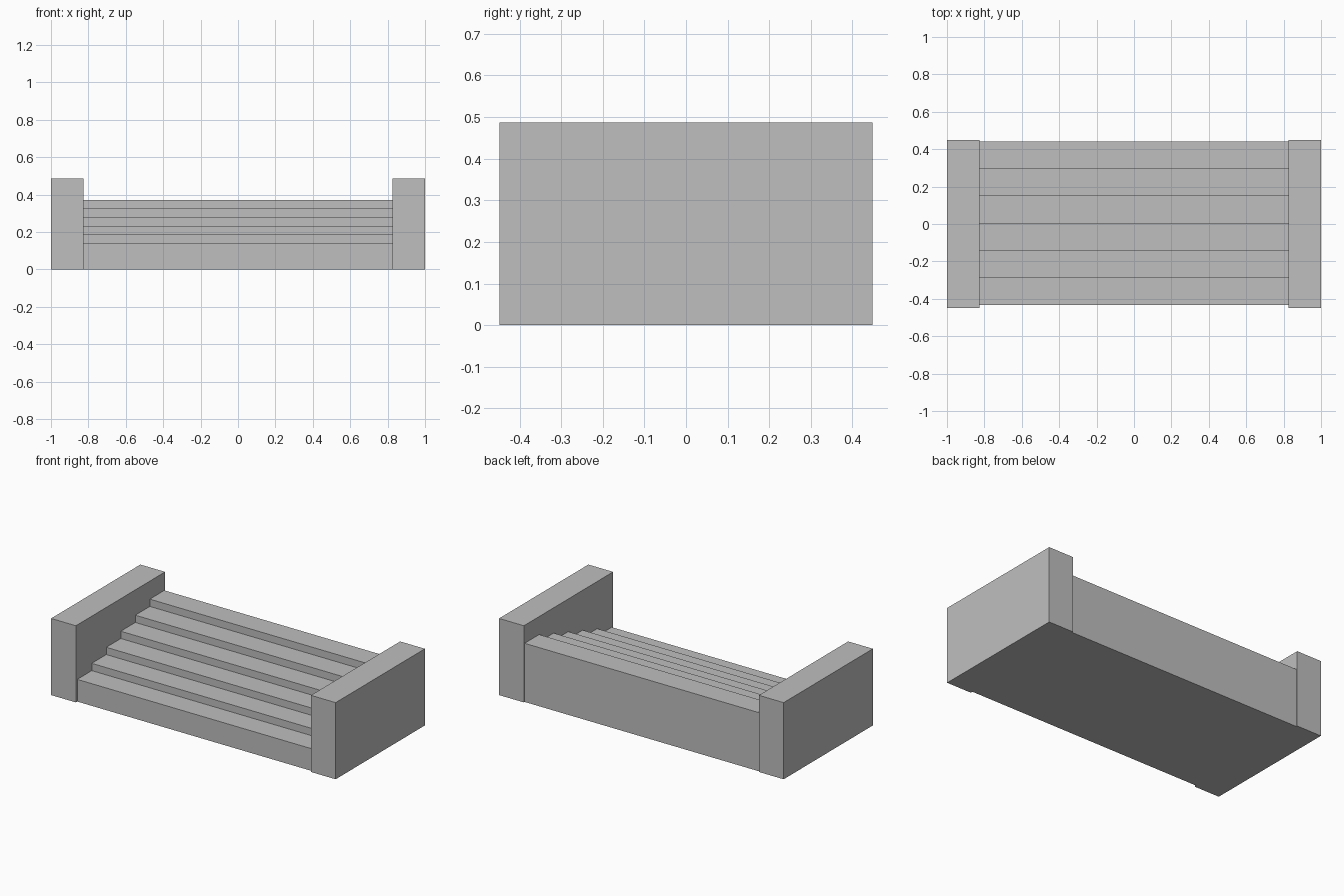
import bpy
import bmesh

cube = bpy.data.objects.get("Cube")
if cube:
    bpy.data.objects.remove(cube, do_unlink=True)

# Plain grey stone
grey = bpy.data.materials.new("stone_grey")
grey.use_nodes = True
colour = (0.52, 0.52, 0.52, 1.0)
grey.diffuse_color = colour
grey.node_tree.nodes["Principled BSDF"].inputs["Base Color"].default_value = colour


def extrude_profile(name, profile, x0, x1):
    """Extrude a closed (y, z) outline along x from x0 to x1."""
    bm = bmesh.new()
    face = bm.faces.new([bm.verts.new((x0, y, z)) for y, z in profile])
    side = bmesh.ops.extrude_face_region(bm, geom=[face])
    verts = [v for v in side["geom"] if isinstance(v, bmesh.types.BMVert)]
    bmesh.ops.translate(bm, verts=verts, vec=(x1 - x0, 0, 0))
    bmesh.ops.recalc_face_normals(bm, faces=bm.faces)
    mesh = bpy.data.meshes.new(name)
    bm.to_mesh(mesh)
    bm.free()
    mesh.materials.append(grey)
    obj = bpy.data.objects.new(name, mesh)
    bpy.context.collection.objects.link(obj)
    return obj


# Flight of steps rising towards the back
STEPS, FRONT, TREAD = 6, -0.434, 0.1457
FIRST, RISE = 0.141, 0.0463
WALL_IN, WALL_OUT, WALL_DEPTH, WALL_TOP = 0.826, 1.0, 0.448, 0.487

outline = [(FRONT, 0)]
for i in range(STEPS):
    z = FIRST + i * RISE
    outline += [(FRONT + i * TREAD, z), (FRONT + (i + 1) * TREAD, z)]
outline.append((FRONT + STEPS * TREAD, 0))
extrude_profile("steps", outline, -WALL_IN, WALL_IN)

# Side walls
wall = [(-WALL_DEPTH, 0), (WALL_DEPTH, 0), (WALL_DEPTH, WALL_TOP), (-WALL_DEPTH, WALL_TOP)]
for name, sign in (("left_wall", 1), ("right_wall", -1)):
    extrude_profile(name, wall, sign * WALL_IN, sign * WALL_OUT)
